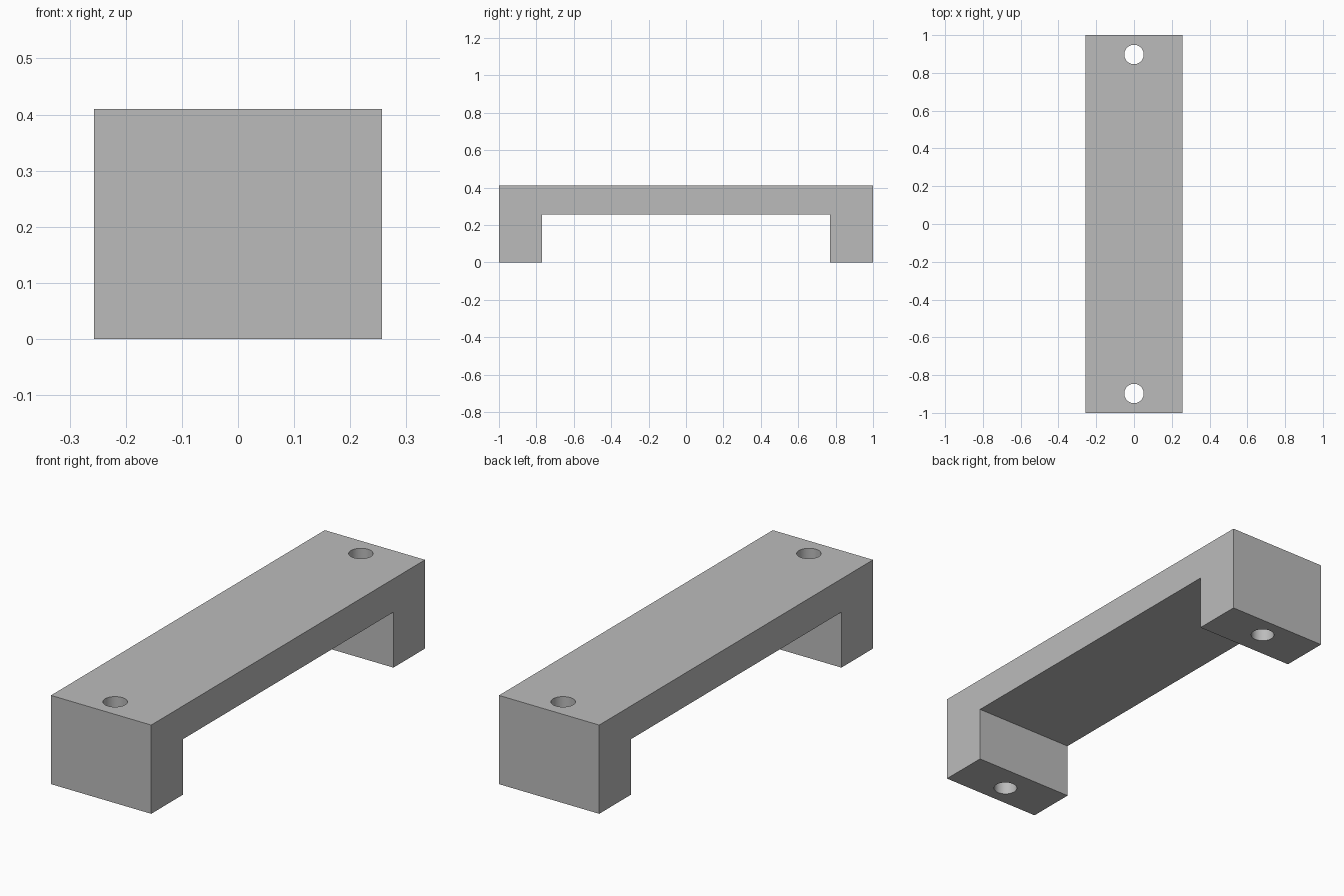
import bpy
import bmesh

cube = bpy.data.objects.get("Cube")
if cube:
    bpy.data.objects.remove(cube, do_unlink=True)

UNIT = 2 / 39                      # the bracket is 39 units long
HALF_LENGTH, HALF_WIDTH = 19.5 * UNIT, 5 * UNIT
HEIGHT, UNDERSIDE = 8 * UNIT, 5 * UNIT
LEG_INNER = 15 * UNIT
HOLE_Y, HOLE_RADIUS = 17.5 * UNIT, UNIT

grey = bpy.data.materials.new("plain grey")
grey.use_nodes = True
colour = (0.5, 0.5, 0.5, 1)
grey.diffuse_color = colour
grey.node_tree.nodes["Principled BSDF"].inputs["Base Color"].default_value = colour

# Bridge-shaped side profile, extruded across the width
half = [(HALF_LENGTH, HEIGHT), (HALF_LENGTH, 0), (LEG_INNER, 0), (LEG_INNER, UNDERSIDE)]
profile = half + [(-y, z) for y, z in reversed(half)]
bm = bmesh.new()
face = bm.faces.new([bm.verts.new((-HALF_WIDTH, y, z)) for y, z in profile])
side = bmesh.ops.extrude_face_region(bm, geom=[face])
moved = [v for v in side["geom"] if isinstance(v, bmesh.types.BMVert)]
bmesh.ops.translate(bm, verts=moved, vec=(2 * HALF_WIDTH, 0, 0))
bmesh.ops.recalc_face_normals(bm, faces=bm.faces)
mesh = bpy.data.meshes.new("bridge_bracket")
bm.to_mesh(mesh)
bm.free()
mesh.materials.append(grey)
bracket = bpy.data.objects.new("bridge_bracket", mesh)
bpy.context.collection.objects.link(bracket)

# Vertical screw hole through each leg
cutters = []
for name, sign in (("front", -1), ("back", 1)):
    bpy.ops.mesh.primitive_cylinder_add(
        vertices=48, radius=HOLE_RADIUS, depth=HEIGHT * 2,
        location=(0, sign * HOLE_Y, HEIGHT / 2))
    cutter = bpy.context.object
    cutter.name = name + "_hole_cutter"
    cutter.data.materials.append(grey)
    cutter.hide_render = True
    cutters.append(cutter)
    cut = bracket.modifiers.new(name + "_hole", "BOOLEAN")
    cut.operation = "DIFFERENCE"
    cut.solver = "EXACT"
    cut.object = cutter

# Apply the cuts, drop the cutters and smooth the hole walls
bpy.ops.object.select_all(action="DESELECT")
bracket.select_set(True)
bpy.context.view_layer.objects.active = bracket
for name in [m.name for m in bracket.modifiers]:
    bpy.ops.object.modifier_apply(modifier=name)
for cutter in cutters:
    bpy.data.objects.remove(cutter, do_unlink=True)
bpy.ops.object.shade_smooth_by_angle()
